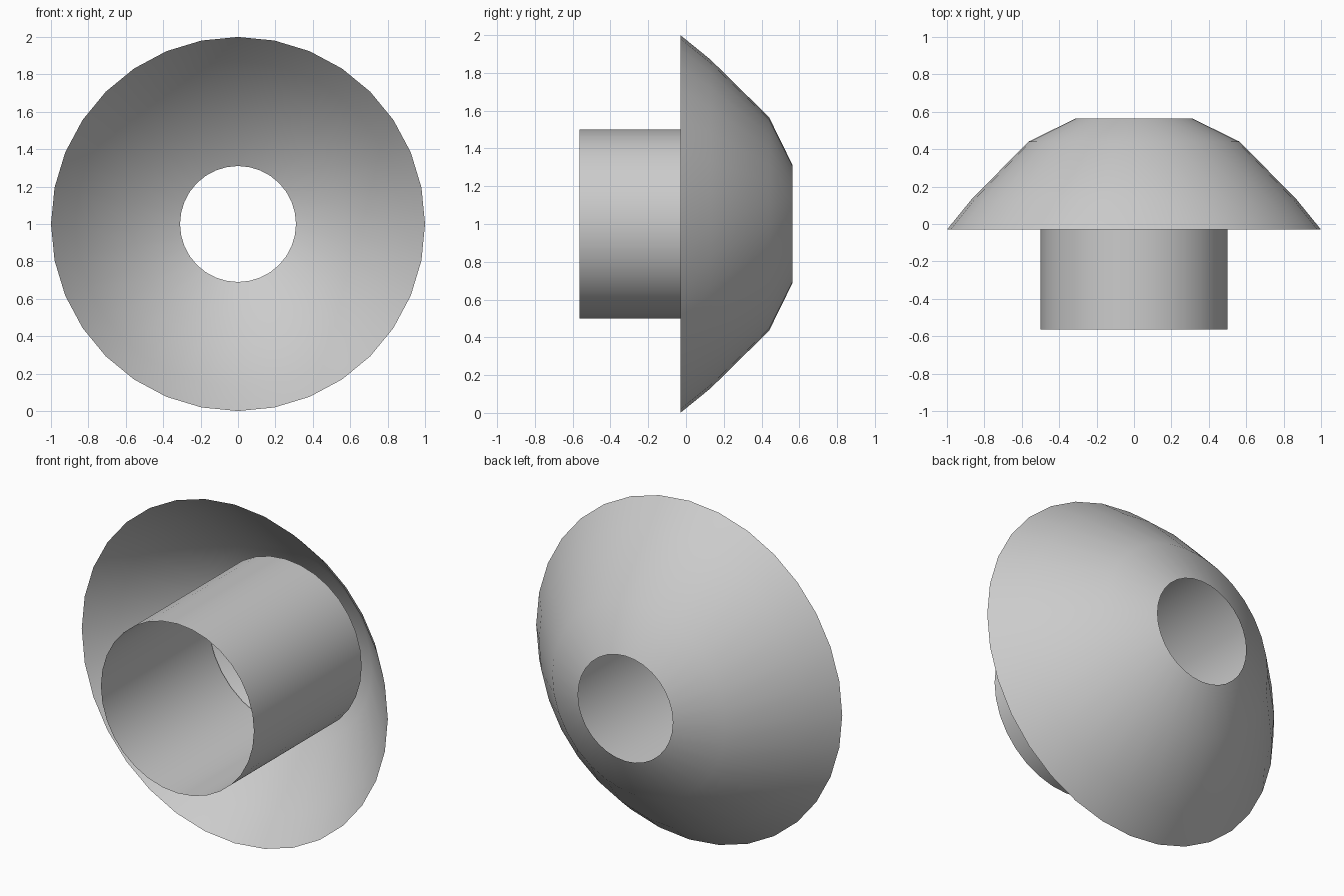
import bpy, bmesh, math

if "Cube" in bpy.data.objects:
    bpy.data.objects.remove(bpy.data.objects["Cube"])

SEGMENTS = 32


def lathe(name, profile):
    """Open sheet turned about the y axis through z = 1; profile is (y, radius)."""
    bm = bmesh.new()
    rings = []
    for y, r in profile:
        rings.append([bm.verts.new((r * math.cos(a), y, 1 + r * math.sin(a)))
                      for a in (2 * math.pi * i / SEGMENTS for i in range(SEGMENTS))])
    for lower, upper in zip(rings, rings[1:]):
        for i in range(SEGMENTS):
            j = (i + 1) % SEGMENTS
            face = bm.faces.new((lower[i], upper[i], upper[j], lower[j]))
            face.smooth = True
    # Make the normals face away from the axis
    for face in bm.faces:
        c = face.calc_center_median()
        face.normal_update()
        if face.normal.x * c.x + face.normal.z * (c.z - 1) < 0:
            face.normal_flip()
    mesh = bpy.data.meshes.new(name)
    bm.to_mesh(mesh)
    bm.free()
    obj = bpy.data.objects.new(name, mesh)
    bpy.context.collection.objects.link(obj)
    return obj


# Thin bowl with a round hole at the back
lathe("dish", [(-0.03, 1.0), (0.13, 0.87), (0.44, 0.565), (0.565, 0.31)])

# Open tube reaching into the bowl
lathe("tube", [(-0.565, 0.5), (0.44, 0.5)])
